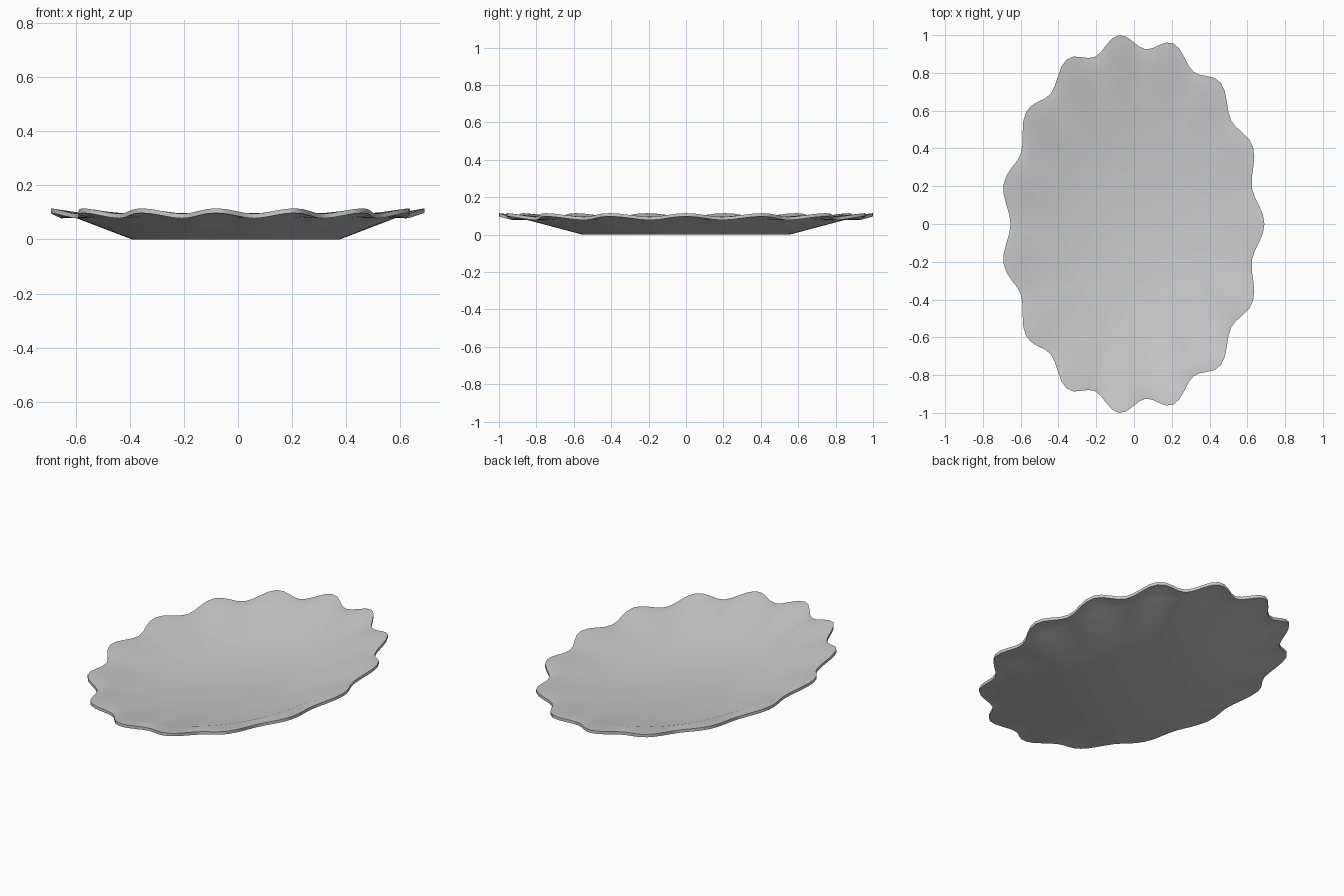
import bpy
import bmesh
from math import cos, sin, tau, radians

cube = bpy.data.objects.get("Cube")
if cube:
    bpy.data.objects.remove(cube, do_unlink=True)

LOBES, SEGMENTS = 15, 120
HALF_X, HALF_Y, SHIFT_X = 0.698, 1.0055, -0.0077
THICKNESS = 0.017

glaze = bpy.data.materials.new("grey glaze")
glaze.use_nodes = True
grey = (0.6, 0.6, 0.6, 1)
glaze.diffuse_color = grey
glaze.node_tree.nodes["Principled BSDF"].inputs["Base Color"].default_value = grey

bm = bmesh.new()


def ring(scale, z, wave_scale=0, wave_z=0):
    """Elliptical loop of vertices, optionally scalloped in radius and height."""
    verts = []
    for i in range(SEGMENTS):
        a = tau * i / SEGMENTS
        w = cos(LOBES * a)
        s = scale + wave_scale * w
        verts.append(bm.verts.new((SHIFT_X + HALF_X * s * cos(a),
                                   HALF_Y * s * sin(a), z + wave_z * w)))
    return verts


def bridge(lower, upper):
    for i in range(SEGMENTS):
        j = (i + 1) % SEGMENTS
        bm.faces.new((lower[i], lower[j], upper[j], upper[i]))


def fan(loop, z):
    centre = bm.verts.new((SHIFT_X, 0, z))
    for i in range(SEGMENTS):
        bm.faces.new((centre, loop[i], loop[(i + 1) % SEGMENTS]))


# Foot, sloping wall and scalloped rim, first the underside, then the inside
sides = []
for lift in (0, THICKNESS):
    foot = ring(0.55, lift)
    wall = ring(0.85, 0.08 + lift)
    rim = ring(0.9625, 0.088 + lift, 0.0375, 0.01)
    fan(foot, lift)
    bridge(foot, wall)
    bridge(wall, rim)
    sides.append(rim)

# Thin outer edge
bridge(sides[0], sides[1])
bmesh.ops.recalc_face_normals(bm, faces=bm.faces)

mesh = bpy.data.meshes.new("scalloped_dish")
bm.to_mesh(mesh)
bm.free()
mesh.materials.append(glaze)
dish = bpy.data.objects.new("scalloped_dish", mesh)
bpy.context.collection.objects.link(dish)

bpy.context.view_layer.objects.active = dish
dish.select_set(True)
bpy.ops.object.shade_smooth_by_angle(angle=radians(40))
